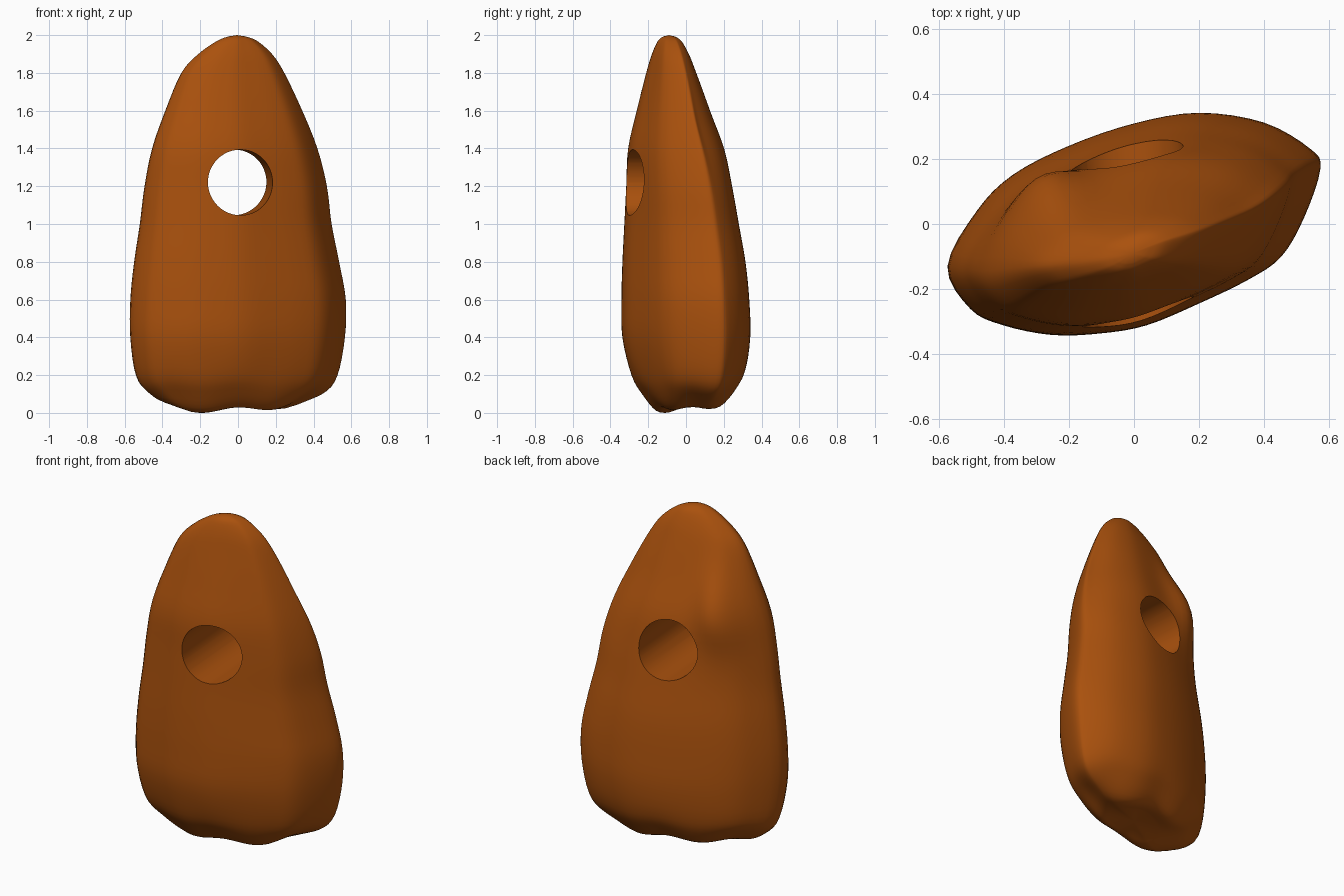
import bpy
import bmesh
from math import cos, exp, radians

default = bpy.data.objects.get("Cube")
if default:
    bpy.data.objects.remove(default)

# Widest cross-section, a slanted lens seen from above
OUTLINE = [(-.57, -.13), (-.5, -.26), (-.4, -.31), (-.25, -.34), (-.1, -.335),
           (.04, -.31), (.2, -.243), (.35, -.17), (.45, -.1), (.52, .02),
           (.57, .17), (.54, .23), (.4, .31), (.2, .34), (0, .307),
           (-.2, .238), (-.37, .15), (-.48, .04)]

# Height, then left-right and front-back limits of each cross-section
LEVELS = [(.03, -.18, .2, -.1, .11), (.035, -.37, .32, -.16, .19),
          (.1, -.47, .45, -.225, .26), (.2, -.54, .525, -.285, .31),
          (.4, -.57, .565, -.335, .34), (.6, -.57, .57, -.34, .335),
          (.8, -.55, .535, -.335, .315), (1, -.52, .495, -.325, .28),
          (1.2, -.495, .47, -.315, .245), (1.4, -.455, .42, -.305, .205),
          (1.6, -.385, .34, -.26, .13), (1.8, -.3, .245, -.21, .055),
          (1.9, -.21, .18, -.18, .015), (1.97, -.11, .1, -.148, -.025),
          (1.993, -.05, .04, -.12, -.06)]


def smooth_path(points, steps, closed):
    """Catmull-Rom interpolation of tuples of any size."""
    n = len(points)
    pick = (lambda i: points[i % n]) if closed else (lambda i: points[max(0, min(n - 1, i))])
    result = []
    for i in range(n if closed else n - 1):
        near = [pick(i + k) for k in (-1, 0, 1, 2)]
        for s in range(steps):
            t = s / steps
            result.append(tuple(
                b + .5 * t * (c - a + t * (2*a - 5*b + 4*c - d + t * (3*(b - c) + d - a)))
                for a, b, c, d in zip(*near)))
    if not closed:
        result.append(points[-1])
    return result


def shoulder(x, y, z):
    """Swelling on one side of the back, with a slight hollow on the other."""
    u = x / .57
    back = min(1, max(0, (y - .26 * x) / .1))
    swell = .085 * exp(-((u + .65) / .32) ** 2) - .03 * max(0, u) ** 2
    return back * swell * exp(-((z - 1.47) / .22) ** 2)


def section(level):
    """Fit the outline into the limits of one level."""
    z, x0, x1, y0, y1 = level
    return [(x0 + (x + .57) / 1.14 * (x1 - x0),
             y0 + (y + .34) / .68 * (y1 - y0) + shoulder(x, y, z), z)
            for x, y in ring_shape]


def bump(x, y):
    """Shallow lumps and furrows worn into the underside."""
    return .013 * cos(17 * x) + .01 * cos(22 * y - .7) + .03 * x + .22 * max(0, y - x / 2)


# Stone body: lofted rings closed by a point at each end
ring_shape = smooth_path(OUTLINE, 4, True)
bm = bmesh.new()
rings = [[bm.verts.new(p) for p in section(level)]
         for level in smooth_path(LEVELS, 4, False)]
count = len(ring_shape)
for low, high in zip(rings, rings[1:]):
    for i in range(count):
        j = (i + 1) % count
        bm.faces.new((low[i], low[j], high[j], high[i]))
bottom = bm.verts.new((0, 0, .03))
top = bm.verts.new((-.005, -.09, 2))
for i in range(count):
    j = (i + 1) % count
    bm.faces.new((bottom, rings[0][j], rings[0][i]))
    bm.faces.new((top, rings[-1][i], rings[-1][j]))

# Uneven underside, fading out upwards, then seated on the ground
for v in bm.verts:
    v.co.z += bump(v.co.x, v.co.y) * max(0, 1 - v.co.z / .3)
lowest = min(v.co.z for v in bm.verts)
for v in bm.verts:
    v.co.z -= lowest * max(0, 1 - v.co.z / 2)
bmesh.ops.recalc_face_normals(bm, faces=bm.faces)
mesh = bpy.data.meshes.new("pierced_stone")
bm.to_mesh(mesh)
bm.free()
stone = bpy.data.objects.new("pierced_stone", mesh)
bpy.context.collection.objects.link(stone)

# Earthy orange material
material = bpy.data.materials.new("burnt_orange")
material.use_nodes = True
colour = (.4, .082, .004, 1)
material.diffuse_color = colour
material.node_tree.nodes["Principled BSDF"].inputs["Base Color"].default_value = colour
mesh.materials.append(material)

# Round hole drilled from front to back
bpy.ops.mesh.primitive_cylinder_add(vertices=48, radius=.174, depth=2,
                                    location=(-.007, 0, 1.22),
                                    rotation=(radians(90), 0, .07))
drill = bpy.context.object
drill.name = "hole_cutter"
drill.hide_render = True
drill.data.materials.append(material)
cut = stone.modifiers.new("hole", 'BOOLEAN')
cut.operation = 'DIFFERENCE'
cut.solver = 'EXACT'
cut.object = drill
bpy.ops.object.select_all(action='DESELECT')
stone.select_set(True)
bpy.context.view_layer.objects.active = stone
bpy.ops.object.modifier_apply(modifier=cut.name)
bpy.data.objects.remove(drill)
bpy.ops.object.shade_smooth_by_angle(angle=radians(40))
